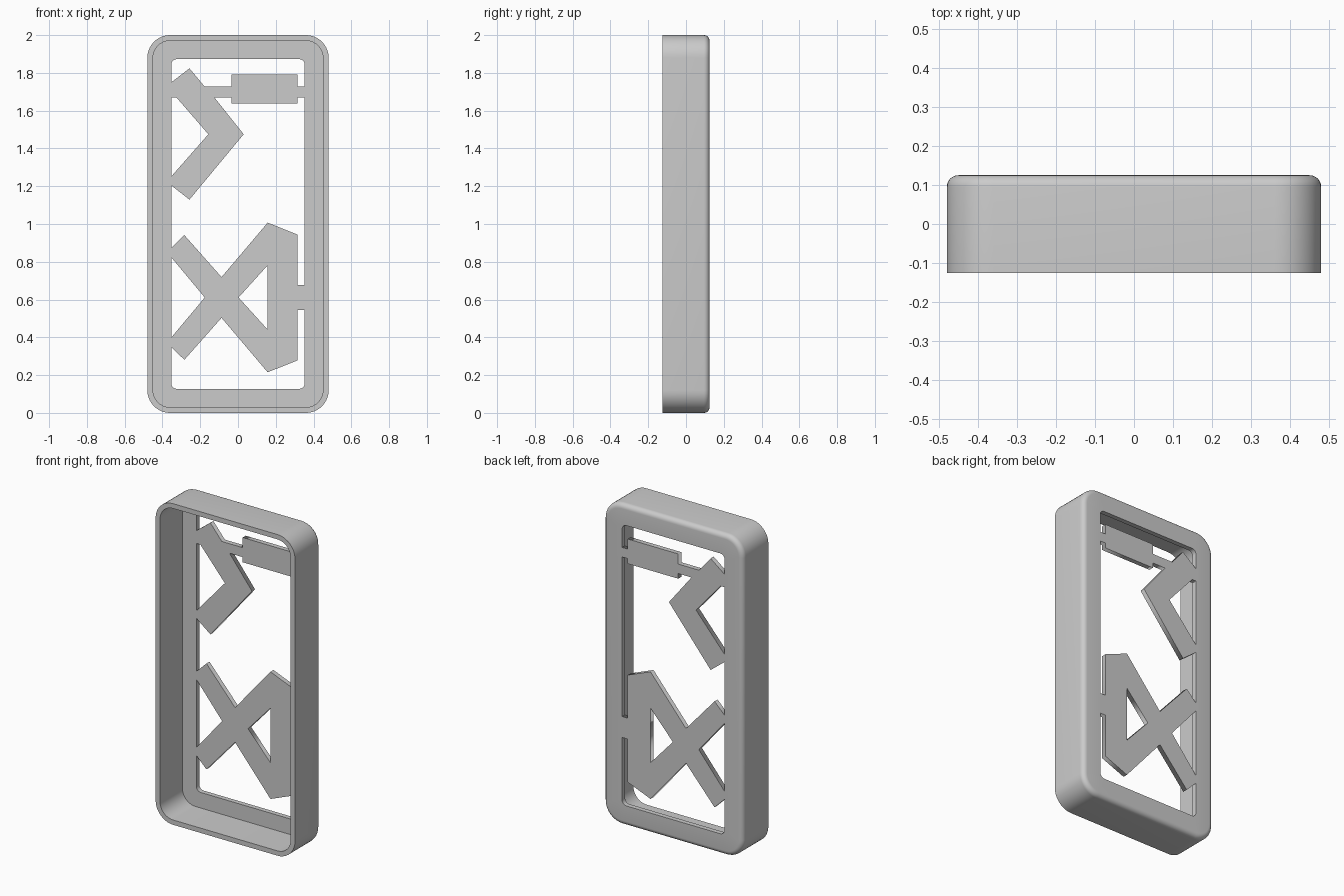
import bpy, bmesh
from math import sin, cos, pi, radians

cube = bpy.data.objects.get("Cube")
if cube:
    bpy.data.objects.remove(cube, do_unlink=True)

WIDTH, HEIGHT, DEPTH = 0.96, 2.0, 0.25
WALL, BORDER, CORNER = 0.03, 0.127, 0.12
FRONT, BACK = -DEPTH / 2, DEPTH / 2

grey = bpy.data.materials.new("plain grey")
grey.use_nodes = True
grey.diffuse_color = (0.6, 0.6, 0.6, 1)
grey.node_tree.nodes["Principled BSDF"].inputs["Base Color"].default_value = (0.6, 0.6, 0.6, 1)


def rounded_rect(inset, y, radius, steps=10):
    """Rounded rectangle loop, inset from the outer outline."""
    hx, hz = WIDTH / 2 - inset - radius, HEIGHT / 2 - inset - radius
    points = []
    for quarter, (sx, sz) in enumerate([(1, 1), (-1, 1), (-1, -1), (1, -1)]):
        for i in range(steps + 1):
            a = (quarter + i / steps) * pi / 2
            points.append((sx * hx + radius * cos(a), y,
                           HEIGHT / 2 + sz * hz + radius * sin(a)))
    return points


def build_frame():
    # Cross-section of the tray: outer wall, rounded back edge, window, inside
    section = [(0, FRONT, CORNER)]
    for i in range(7):
        a = i / 6 * pi / 2
        inset = WALL * (1 - cos(a))
        section.append((inset, BACK - WALL + WALL * sin(a), CORNER - inset))
    section += [(BORDER, BACK, WALL), (BORDER, BACK - WALL, WALL),
                (WALL, BACK - WALL, CORNER - WALL), (WALL, FRONT, CORNER - WALL)]
    bm = bmesh.new()
    loops = [[bm.verts.new(p) for p in rounded_rect(*s)] for s in section]
    for a, b in zip(loops, loops[1:] + loops[:1]):
        for i in range(len(a)):
            j = (i + 1) % len(a)
            bm.faces.new((a[i], a[j], b[j], b[i]))
    bmesh.ops.recalc_face_normals(bm, faces=bm.faces)
    mesh = bpy.data.meshes.new("frame")
    bm.to_mesh(mesh)
    bm.free()
    mesh.shade_smooth()
    mesh.set_sharp_from_angle(angle=radians(30))
    mesh.materials.append(grey)
    bpy.context.collection.objects.link(bpy.data.objects.new("frame", mesh))


def build_cutout(name, outlines):
    """Flat plate from outlines in x and z, level with the back panel."""
    curve = bpy.data.curves.new(name, "CURVE")
    curve.dimensions = "2D"
    curve.fill_mode = "BOTH"
    curve.extrude = WALL / 2
    for outline in outlines:
        spline = curve.splines.new("POLY")
        spline.points.add(len(outline) - 1)
        for point, (x, z) in zip(spline.points, outline):
            point.co = (x, z, 0, 1)
        spline.use_cyclic_u = True
    curve.materials.append(grey)
    obj = bpy.data.objects.new(name, curve)
    bpy.context.collection.objects.link(obj)
    obj.rotation_euler.x = pi / 2
    obj.location.y = BACK - WALL / 2
    bpy.ops.object.select_all(action="DESELECT")
    obj.select_set(True)
    bpy.context.view_layer.objects.active = obj
    bpy.ops.object.convert(target="MESH")


build_frame()

EDGE = WIDTH / 2 - BORDER   # window side

# Upper chevron joined to a bar
build_cutout("chevron_and_bar", [[
    (-EDGE, 1.75), (-0.257, 1.824), (-0.178, 1.729), (-0.034, 1.729),
    (-0.034, 1.792), (0.315, 1.792), (0.315, 1.729), (EDGE, 1.729),
    (EDGE, 1.67), (0.315, 1.67), (0.315, 1.638), (-0.034, 1.638),
    (-0.034, 1.67), (-0.125, 1.67), (0.03, 1.475), (-0.257, 1.129),
    (-EDGE, 1.204), (-EDGE, 1.252), (-0.157, 1.475), (-0.326, 1.67),
    (-EDGE, 1.67)]])

# Lower crossed loop, mirrored about its middle height
MID = 0.611
half = [(-0.176, 0), (-EDGE, 0.212), (-EDGE, 0.262), (-0.284, 0.33),
        (-0.087, 0.108), (0.157, 0.396), (0.315, 0.333), (0.315, 0.065),
        (EDGE, 0.065)]
upper = [(x, MID + h) for x, h in half]
lower = [(x, MID - h) for x, h in half[:0:-1]]
hole = [(0.157, MID + 0.17), (0.003, MID), (0.157, MID - 0.17)]
build_cutout("crossed_loop", [upper + lower, hole])
